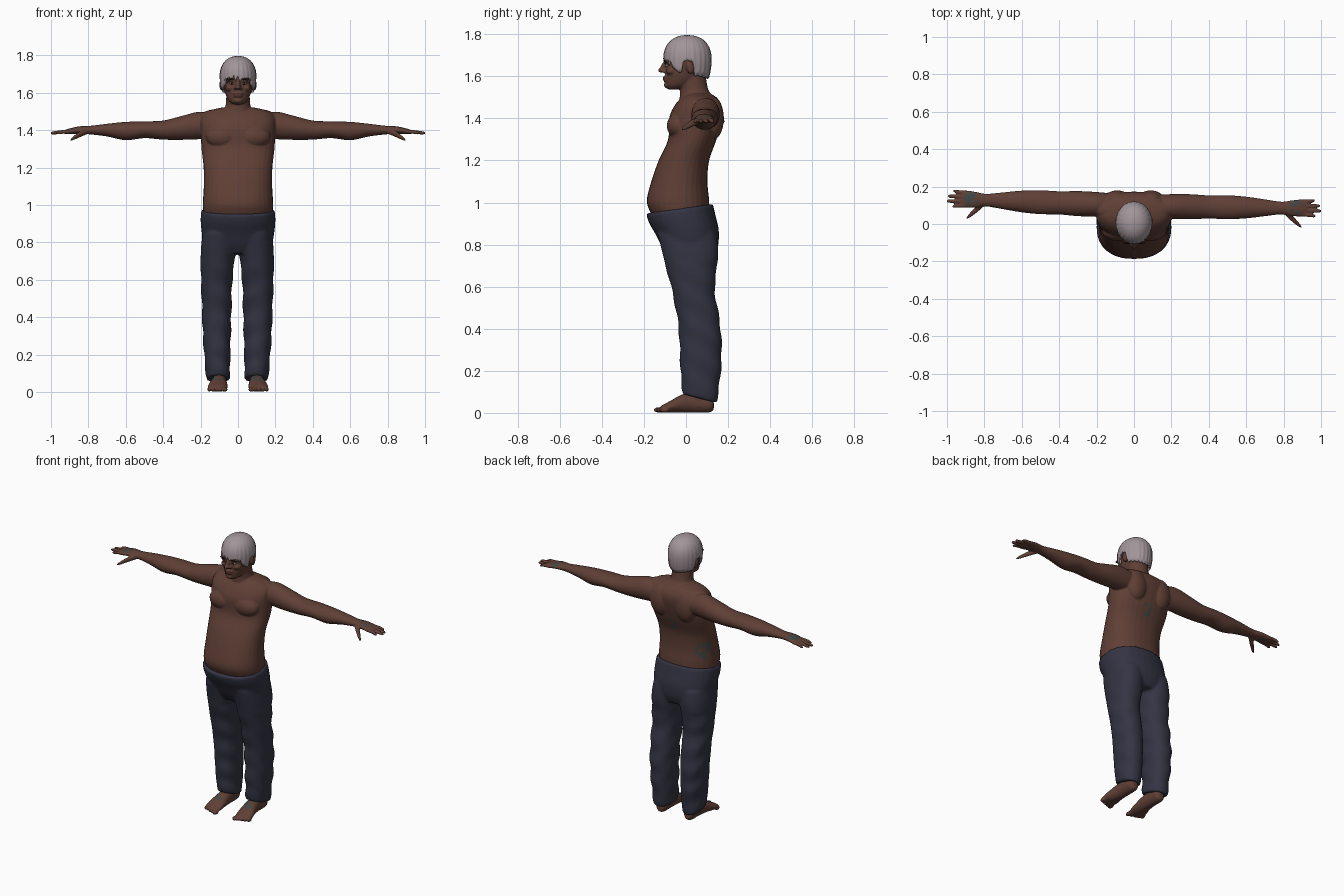
import bpy, bmesh, math, random
from mathutils import Vector, Matrix, noise

random.seed(4)
cube = bpy.data.objects.get("Cube")
if cube:
    bpy.data.objects.remove(cube)


def material(name, rgb):
    m = bpy.data.materials.new(name)
    m.use_nodes = True
    m.diffuse_color = (*rgb, 1)
    bsdf = m.node_tree.nodes["Principled BSDF"]
    bsdf.inputs["Base Color"].default_value = (*rgb, 1)
    bsdf.inputs["Roughness"].default_value = 0.7
    return m


skin = material("brown skin", (.115, .05, .036))
ink = material("teal ink", (.05, .062, .06))
lip = material("dark lip", (.085, .03, .025))
denim = material("dark navy cloth", (.034, .034, .057))
silver = material("silver hair", (.36, .3, .32))
eye_white = material("eye white", (.3, .27, .25))
dark = material("dark brown", (.015, .01, .008))


def spline(rings, steps):
    """Smooth in-between rings."""
    out = []
    last = len(rings) - 1
    for i in range(last):
        a, b, c, d = (rings[min(max(i + k, 0), last)] for k in (-1, 0, 1, 2))
        for j in range(steps):
            t = j / steps
            out.append([q + t / 2 * (r - p + t * (2*p - 5*q + 4*r - s + t * (3*q - p - 3*r + s)))
                        for p, q, r, s in zip(a, b, c, d)])
    return out + [list(rings[last])]


ORDER = {"x": (2, 0, 1), "y": (0, 2, 1), "z": (0, 1, 2)}


def loft(bm, axis, rings, warp=lambda v: v, sides=32, power=2.0, steps=5):
    """Closed tube; ring = position on axis, two centre values, two radii."""
    rows = []
    for t, c, d, r, s in spline(rings, steps):
        row = []
        for k in range(sides):
            a = math.tau * k / sides
            co, si = math.cos(a), math.sin(a)
            raw = (c + r * math.copysign(abs(co) ** (2 / power), co),
                   d + s * math.copysign(abs(si) ** (2 / power), si), t)
            row.append(bm.verts.new(warp(Vector([raw[n] for n in ORDER[axis]]))))
        rows.append(row)
    for lo, hi in zip(rows, rows[1:]):
        for k in range(sides):
            n = (k + 1) % sides
            bm.faces.new((lo[k], lo[n], hi[n], hi[k]))
    bm.faces.new(rows[0])
    bm.faces.new(rows[-1])


def blob(bm, centre, radii, tilt=0):
    m = Matrix.Translation(centre) @ Matrix.Rotation(tilt, 4, "X") @ Matrix.Diagonal((*radii, 1))
    bmesh.ops.create_uvsphere(bm, u_segments=24, v_segments=14, radius=1, matrix=m)


def depth_rings(table):
    """Rows of height, half width, front, back."""
    return [(z, 0, (f + b) / 2, w, (b - f) / 2) for z, w, f, b in table]


def finish(name, bm, mats, voxel=0, smooth=0):
    bmesh.ops.recalc_face_normals(bm, faces=bm.faces)
    me = bpy.data.meshes.new(name)
    bm.to_mesh(me)
    bm.free()
    ob = bpy.data.objects.new(name, me)
    bpy.context.collection.objects.link(ob)
    if voxel:
        mod = ob.modifiers.new("Blend", "REMESH")
        mod.mode, mod.voxel_size = "VOXEL", voxel
        soft = ob.modifiers.new("Soften", "SMOOTH")
        soft.factor, soft.iterations = .5, smooth
        graph = bpy.context.evaluated_depsgraph_get()
        baked = bpy.data.meshes.new_from_object(ob.evaluated_get(graph))
        ob.modifiers.clear()
        ob.data = baked
    ob.data.materials.clear()
    for m in mats:
        ob.data.materials.append(m)
    for p in ob.data.polygons:
        p.use_smooth = True
        p.material_index = 0
    return ob


# Torso, neck and head
bm = bmesh.new()
loft(bm, "z", depth_rings([
    (.88, .17, -.13, .1), (.95, .185, -.168, .11), (1.01, .188, -.186, .11),
    (1.1, .183, -.165, .102), (1.2, .184, -.13, .11), (1.3, .195, -.085, .145),
    (1.4, .2, -.08, .17), (1.46, .2, -.055, .17), (1.5, .165, -.02, .145),
    (1.52, .09, .01, .11)]), power=2.25)
loft(bm, "z", depth_rings([
    (1.44, .09, -.03, .15), (1.5, .078, -.03, .13), (1.54, .065, -.03, .105),
    (1.63, .062, -.04, .09)]))
loft(bm, "z", depth_rings([
    (1.538, .025, -.085, -.04), (1.555, .048, -.096, .02), (1.59, .066, -.098, .07),
    (1.63, .075, -.098, .095), (1.68, .082, -.1, .105), (1.73, .082, -.088, .105),
    (1.77, .06, -.06, .08)]), power=2.2)

# Face relief
blob(bm, (0, -.108, 1.645), (.011, .013, .032), -.45)
blob(bm, (0, -.117, 1.629), (.015, .016, .011))
blob(bm, (0, -.093, 1.558), (.022, .012, .014))
for z in (1.582, 1.595):
    blob(bm, (0, -.096, z), (.027, .014, .007))

for s in (-1, 1):
    blob(bm, (s * .015, -.105, 1.624), (.009, .011, .008))
    blob(bm, (s * .035, -.086, 1.672), (.03, .018, .009))
    blob(bm, (s * .045, -.07, 1.625), (.022, .025, .018))
    blob(bm, (s * .086, .02, 1.642), (.014, .019, .032), .2)
    # Chest, shoulder blades and neck slope
    blob(bm, (s * .085, -.035, 1.365), (.088, .056, .062))
    blob(bm, (s * .09, .13, 1.4), (.07, .05, .1))
    blob(bm, (s * .1, .075, 1.465), (.11, .06, .048))

    # Arm with palm; each arm swings slightly differently
    def swing(v, s=s):
        return Vector((s * v.x, v.y + .1 - s * .007 + (v.x - .25) * (.012 - s * .026), v.z))

    loft(bm, "x", [
        (.1, 0, 1.42, .06, .055), (.2, 0, 1.425, .066, .073), (.3, 0, 1.412, .067, .064),
        (.4, 0, 1.4, .062, .051), (.5, 0, 1.402, .064, .045), (.6, 0, 1.395, .058, .049),
        (.7, 0, 1.4, .045, .034), (.79, 0, 1.4, .034, .023), (.85, 0, 1.4, .043, .02),
        (.91, .002, 1.392, .047, .014), (.928, .002, 1.39, .043, .009)], swing)
    for y, tip in ((-.036, .972), (-.012, 1.002), (.013, .996), (.038, .968)):
        loft(bm, "x", [(.89, y * .9, 1.393, .011, .011), (.94, y, 1.39, .0105, .0105),
                       (tip - .012, y * 1.1, 1.385, .009, .009),
                       (tip, y * 1.1, 1.384, .004, .004)], swing, 12)
    loft(bm, "x", [(.8, -.015, 1.395, .015, .015), (.84, -.05, 1.38, .018, .016),
                   (.875, -.082, 1.36, .013, .012), (.895, -.1, 1.348, .006, .006)], swing, 14)

    # Foot, ankle and toes
    def side(v, s=s):
        return Vector((s * v.x, v.y, v.z))

    loft(bm, "y", [
        (.132, .1, .035, .018, .02), (.11, .1, .042, .034, .04), (.04, .1, .05, .038, .049),
        (-.02, .103, .044, .044, .043), (-.075, .108, .029, .053, .028),
        (-.118, .11, .018, .05, .016)], side)
    loft(bm, "z", [(.03, .1, .06, .036, .045), (.1, .1, .055, .04, .048),
                   (.2, .103, .065, .045, .05)], side)
    for k in range(5):
        blob(bm, (s * (.07 + k * .021), -.13 + k * .007, .014),
             (.014 - k * .001, .024 - k * .001, .013))

body = finish("body", bm, [skin, ink, lip], .005, 3)

# Faded ink patches and lip colour
patches = [((0, .14, 1.26), .045), ((-.17, .05, 1.09), .06)]
for s in (-1, 1):
    patches += [((s * .87, .11 - s * .02, 1.415), .04), ((s * .105, -.04, .08), .035)]
patches = [(Vector(c), r) for c, r in patches]
for p in body.data.polygons:
    c = p.center
    if any((c - q).length < r for q, r in patches) and noise.noise(c * 45) > 0:
        p.material_index = 1
    elif abs(c.z - 1.588) < .011 and abs(c.x) < .025 and c.y < -.1:
        p.material_index = 2

# Trousers: hips with a tilted waist, legs with a tilted hem
bm = bmesh.new()


def waist(v):
    return v + Vector((0, 0, .14 * v.y * max(0, (v.z - .82) / .155)))


loft(bm, "z", depth_rings([
    (.74, .14, -.08, .13), (.79, .18, -.115, .152), (.86, .195, -.148, .156),
    (.92, .2, -.176, .142), (.975, .197, -.19, .128)]), waist, power=2.25)
for s in (-1, 1):
    def hem(v, s=s):
        fold = .003 * math.sin(v.z * 48 + v.y * 25) * (1 if v.z < .7 else 0)
        drop = .25 * (v.y - .06) * max(0, (.2 - v.z) / .125)
        return Vector((s * (v.x + fold) - .004, v.y + fold, v.z - drop))

    loft(bm, "z", [
        (.07, .103, .065, .063, .08), (.12, .104, .067, .066, .088), (.2, .107, .07, .07, .096),
        (.3, .109, .07, .074, .1), (.4, .11, .065, .078, .1), (.5, .11, .05, .08, .1),
        (.6, .11, .033, .084, .104), (.75, .102, .022, .093, .132),
        (.85, .095, .005, .09, .14)], hem, power=2.2)
finish("trousers", bm, [denim], .009, 3)

# Hair: a dome whose lower edge makes a fringe, sideburns, ear gaps and nape
edge = [(0, 1.662), (.8, 1.652), (1, 1.625), (1.3, 1.612), (1.4, 1.67), (1.78, 1.67),
        (1.92, 1.6), (3.2, 1.585)]


def edge_height(d):
    for (a, p), (b, q) in zip(edge, edge[1:]):
        if d <= b:
            return p + (q - p) * (d - a) / (b - a)


bm = bmesh.new()
around, rows, crown, mid = 144, 14, 1.796, 1.68
lengths = [random.uniform(.015, .045) for _ in range(around // 6)]
grid = []
for i in range(around):
    a = math.tau * i / around
    d = min(a, math.tau - a)
    jag = abs((i % 6) / 3 - 1) * (lengths[i // 6] if d < 1 else .008)
    low = edge_height(d) + jag
    column = []
    for j in range(rows + 1):
        t = j / rows
        z = low + (crown - low) * math.sin(t * math.pi / 2)
        h = (z - mid) / (crown - mid)
        k = max(0, 1 - h ** 2.3) ** .435 if h > 0 else 1 - .2 * h * h
        k *= 1 + .012 * math.cos(i * math.pi / 3) * (1 - t)
        column.append(bm.verts.new((.098 * k * math.sin(a), .007 - .114 * k * math.cos(a), z)))
    grid.append(column)
for i in range(around):
    n = grid[(i + 1) % around]
    for j in range(rows):
        bm.faces.new((grid[i][j], n[j], n[j + 1], grid[i][j + 1]))
bmesh.ops.remove_doubles(bm, verts=bm.verts, dist=.0001)
hair = finish("hair", bm, [silver])
shell = hair.modifiers.new("Thickness", "SOLIDIFY")
shell.thickness, shell.offset = .01, -1

# Eyes with dark irises, and eyebrows
for s, label in ((-1, "right"), (1, "left")):
    bm = bmesh.new()
    blob(bm, (s * .033, -.089, 1.651), (.014, .011, .007))
    eye = finish(label + "_eye", bm, [eye_white, dark])
    for p in eye.data.polygons:
        p.material_index = int(abs(p.center.x - s * .033) < .005)
    bm = bmesh.new()
    blob(bm, (s * .036, -.101, 1.673), (.024, .005, .004))
    finish(label + "_eyebrow", bm, [dark])
